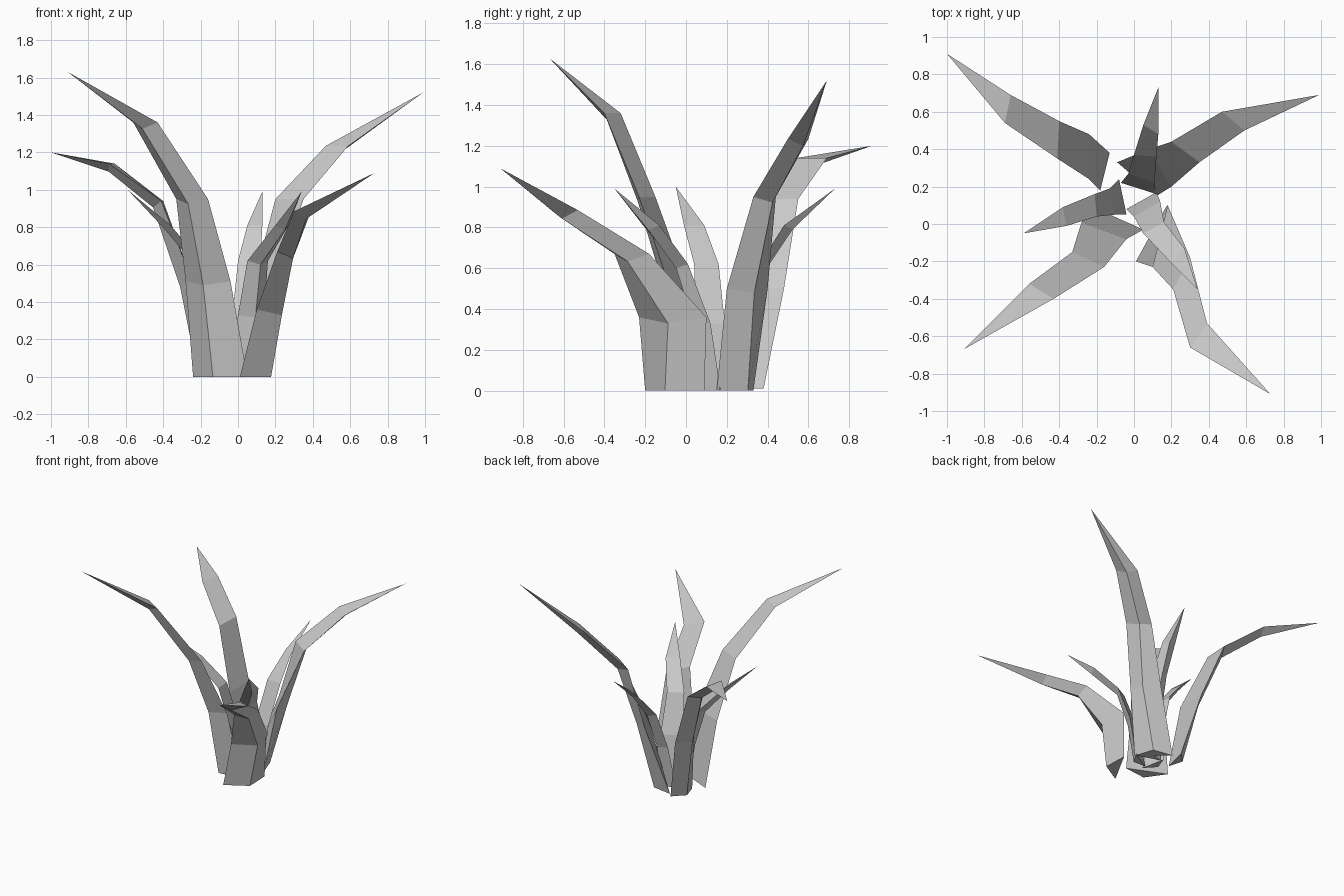
import bpy
from mathutils import Vector

if "Cube" in bpy.data.objects:
    bpy.data.objects.remove(bpy.data.objects["Cube"])


def blade(name, heights, left, right, tip, keel=0.3):
    """Tapering leaf: flat inner face between two edges, keeled outside, pointed tip."""
    tip = Vector(tip)
    L = [Vector((x, y, z)) for (x, y), z in zip(left, heights)]
    R = [Vector((x, y, z)) for (x, y), z in zip(right, heights)]
    mids = [(a + b) / 2 for a, b in zip(L, R)] + [tip]
    away = Vector((tip.x - mids[0].x, tip.y - mids[0].y, 0))
    verts, faces = [], []
    for i in range(4):
        # keel points outward, square to the edge line and the growth direction
        grow = mids[i + 1] - mids[max(i - 1, 0)]
        n = (R[i] - L[i]).cross(grow)
        if n.dot(away) < 0:
            n = -n
        if i == 0:
            n.z = 0
        ridge = mids[i] + n.normalized() * (R[i] - L[i]).length * keel
        verts += [L[i], R[i], ridge]
    verts.append(tip)
    for i in range(3):
        for j in range(3):
            a, b = 3 * i + j, 3 * i + (j + 1) % 3
            faces.append((a, b, b + 3, a + 3))
    faces += [(9 + j, 9 + (j + 1) % 3, 12) for j in range(3)]
    faces.append((2, 1, 0))
    # outward winding
    if (L[0] - R[0]).cross(Vector((0, 0, 1))).dot(away) < 0:
        faces = [f[::-1] for f in faces]
    me = bpy.data.meshes.new(name)
    me.from_pydata(verts, [], faces)
    me.validate()
    ob = bpy.data.objects.new(name, me)
    bpy.context.collection.objects.link(ob)
    # consistent normals
    import bmesh
    bm = bmesh.new()
    bm.from_mesh(me)
    bmesh.ops.recalc_face_normals(bm, faces=bm.faces)
    bm.to_mesh(me)
    bm.free()


# large outer leaves
blade("leaf_front_left", (0, .51, .95, 1.36),
      [(-.24, .10), (-.28, .01), (-.33, -.15), (-.56, -.32)],
      [(.05, -.03), (-.04, -.08), (-.16, -.23), (-.43, -.40)], (-.91, -.67, 1.63))
blade("leaf_front_right", (0, .36, .67, .885),
      [(.01, -.20), (.10, -.23), (.21, -.35), (.30, -.66)],
      [(.17, .09), (.18, .10), (.30, -.18), (.39, -.53)], (.73, -.91, 1.09))
blade("leaf_back_right", (0, .5, .95, 1.235),
      [(-.09, .33), (.08, .40), (.20, .44), (.47, .60)],
      [(.12, .15), (.20, .20), (.35, .33), (.59, .50)], (.99, .69, 1.52))
blade("leaf_back_left", (.01, .5, .94, 1.14),
      [(-.18, .18), (-.24, .24), (-.41, .35), (-.69, .54)],
      [(-.13, .38), (-.24, .48), (-.40, .55), (-.66, .69)], (-1.0, .91, 1.2))

# small inner leaves
small = (0, .33, .62, .81)
blade("small_leaf_back", small,
      [(-.07, .22), (-.03, .27), (0, .37), (.05, .53)],
      [(.12, .16), (.11, .22), (.12, .36), (.13, .48)], (.13, .73, .99))
blade("small_leaf_front", small,
      [(-.04, .08), (0, .04), (.05, -.05), (.20, -.21)],
      [(.12, .17), (.14, .12), (.16, .01), (.27, -.13)], (.34, -.35, .99))
blade("small_leaf_left", small,
      [(-.08, .24), (-.13, .19), (-.21, .16), (-.38, .09)],
      [(-.04, .05), (-.10, .05), (-.20, .04), (-.36, -.01)], (-.59, -.05, 1.0))
